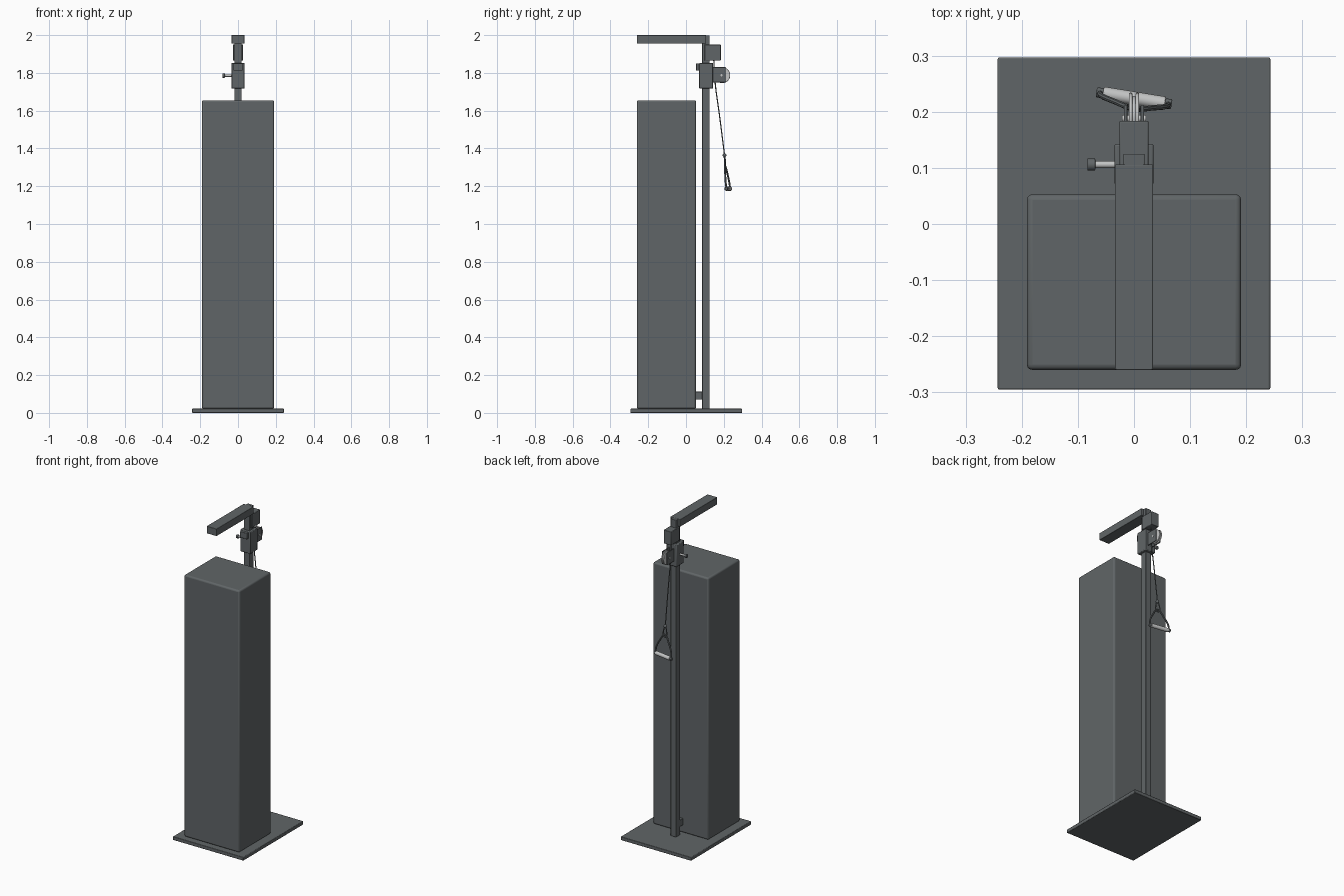
import bpy
import math
from mathutils import Vector

if "Cube" in bpy.data.objects:
    bpy.data.objects.remove(bpy.data.objects["Cube"])


def material(name, rgb):
    m = bpy.data.materials.new(name)
    m.diffuse_color = (*rgb, 1)
    m.use_nodes = True
    m.node_tree.nodes["Principled BSDF"].inputs["Base Color"].default_value = m.diffuse_color
    return m


DARK = material("dark_grey", (0.118, 0.131, 0.136))
LIGHT = material("light_grey", (0.55, 0.56, 0.56))


def finish(ob, name, mat, bevel=0.0, segments=2):
    ob.name = name
    ob.data.materials.append(mat)
    if bevel:
        b = ob.modifiers.new("rounded_edges", "BEVEL")
        b.width = bevel
        b.segments = segments
        b.limit_method = "ANGLE"
    bpy.ops.object.shade_smooth_by_angle(angle=math.radians(35))
    return ob


def box(name, x, y, z, mat=DARK, bevel=0.002, segments=2):
    """Box from three (min, max) ranges."""
    bpy.ops.mesh.primitive_cube_add(size=1, location=[(a + b) / 2 for a, b in (x, y, z)])
    ob = bpy.context.object
    ob.scale = [b - a for a, b in (x, y, z)]
    bpy.ops.object.transform_apply(location=False, rotation=False, scale=True)
    return finish(ob, name, mat, bevel, segments)


def rod(name, p, q, radius, mat=DARK, sides=24, bevel=0.0):
    """Cylinder between two points."""
    p, q = Vector(p), Vector(q)
    bpy.ops.mesh.primitive_cylinder_add(vertices=sides, radius=radius,
                                        depth=(q - p).length, location=(p + q) / 2)
    ob = bpy.context.object
    ob.rotation_euler = (q - p).to_track_quat("Z", "Y").to_euler()
    return finish(ob, name, mat, bevel)


def wire(name, points, radius, mat=DARK, cyclic=False):
    """Round wire bent smoothly through points."""
    cu = bpy.data.curves.new(name, "CURVE")
    cu.dimensions = "3D"
    cu.bevel_depth = radius
    cu.bevel_resolution = 2
    cu.resolution_u = 6
    cu.use_fill_caps = True
    sp = cu.splines.new("BEZIER")
    sp.bezier_points.add(len(points) - 1)
    for bp, co in zip(sp.bezier_points, points):
        bp.co = co
        bp.handle_left_type = bp.handle_right_type = "AUTO"
    sp.use_cyclic_u = cyclic
    ob = bpy.data.objects.new(name, cu)
    bpy.context.collection.objects.link(ob)
    bpy.ops.object.select_all(action="DESELECT")
    ob.select_set(True)
    bpy.context.view_layer.objects.active = ob
    bpy.ops.object.convert(target="MESH")
    return finish(bpy.context.object, name, mat)


# Floor plate, weight tower and the bracket joining it to the post
box("base_plate", (-0.243, 0.243), (-0.295, 0.297), (0, 0.022), bevel=0.003)
box("tower", (-0.191, 0.191), (-0.26, 0.053), (0.022, 1.655), bevel=0.01, segments=3)
box("post_bracket", (-0.016, 0.016), (0.05, 0.09), (0.07, 0.112))

# Post and top arm
box("post", (-0.019, 0.019), (0.086, 0.125), (0.022, 1.999))
box("top_arm", (-0.034, 0.034), (-0.26, 0.106), (1.955, 2.0))

# Upper cable housing
box("cable_housing", (-0.026, 0.026), (0.098, 0.184), (1.865, 1.95), bevel=0.003)

# Sliding carriage with catch and locking pin
box("carriage", (-0.035, 0.035), (0.07, 0.143), (1.717, 1.853), bevel=0.004)
box("carriage_catch", (-0.024, 0.024), (0.054, 0.075), (1.812, 1.85))
rod("pin_shaft", (-0.072, 0.106, 1.785), (-0.03, 0.106, 1.785), 0.006, LIGHT)
rod("pin_knob", (-0.083, 0.106, 1.785), (-0.069, 0.106, 1.785), 0.011, DARK, bevel=0.002)

# Pulley: two cheek plates, grooved wheel and axle
for side in (-1, 1):
    x0, x1 = sorted((side * 0.012, side * 0.018))
    box("pulley_cheek", (x0, x1), (0.14, 0.212), (1.75, 1.83))
    x0, x1 = sorted((side * 0.003, side * 0.009))
    rod("pulley_rim", (x0, 0.192, 1.788), (x1, 0.192, 1.788), 0.042, LIGHT, 40, 0.002)
rod("pulley_core", (-0.005, 0.192, 1.788), (0.005, 0.192, 1.788), 0.036, LIGHT, 40)
rod("pulley_axle", (-0.021, 0.188, 1.788), (0.021, 0.188, 1.788), 0.006, LIGHT)

# Cable with stopper ball
wire("cable", [(0, 0.147, 1.87), (0, 0.152, 1.77), (0, 0.178, 1.57), (0, 0.204, 1.365)], 0.003)
bpy.ops.mesh.primitive_uv_sphere_add(segments=20, ring_count=12, radius=0.01,
                                     location=(0, 0.204, 1.364))
finish(bpy.context.object, "stopper_ball", DARK)

# Handle frame: local axis along the grip, slightly turned
centre = Vector((0.0, 0.224, 1.187))
along = Vector((0.987, -0.16, 0))


def at(u, y, z):
    p = centre + along * u
    return (p.x, p.y + y, z)


# Snap hook
wire("snap_hook", [at(0, -0.02, 1.357), at(0.012, -0.018, 1.335),
                   at(0.007, -0.016, 1.30), at(-0.007, -0.016, 1.30),
                   at(-0.012, -0.018, 1.335)], 0.0035, DARK, True)

# Pull handle: bent yoke, end caps and grip
wire("handle_yoke", [at(-0.062, 0, 1.187), at(-0.058, -0.005, 1.225), at(-0.032, -0.012, 1.275),
                     at(-0.012, -0.017, 1.305), at(0, -0.018, 1.312), at(0.012, -0.017, 1.305),
                     at(0.032, -0.012, 1.275), at(0.058, -0.005, 1.225), at(0.062, 0, 1.187)],
     0.005)
rod("handle_grip", at(-0.056, 0, 1.187), at(0.056, 0, 1.187), 0.012, LIGHT, 24, 0.002)
for s in (-1, 1):
    rod("grip_cap", at(s * 0.055, 0, 1.187), at(s * 0.068, 0, 1.187), 0.009, DARK, 20, 0.002)
